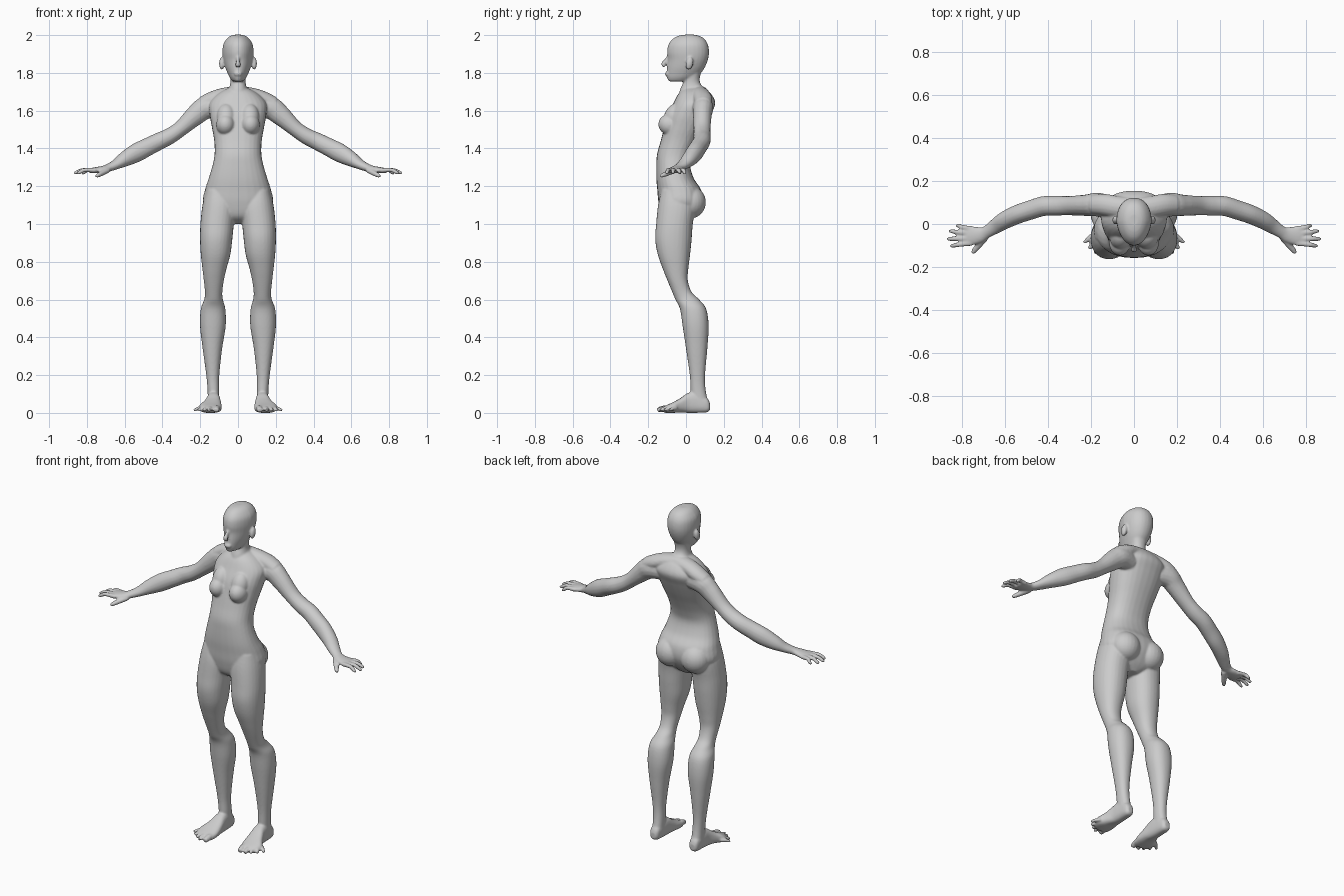
import bpy, bmesh, math
from mathutils import Vector, Matrix

bm = bmesh.new()
SIDES = 28


def smooth_rows(rows, steps=5):
    """Catmull-Rom interpolation between section rows."""
    out = []
    for i in range(len(rows) - 1):
        p = [rows[max(0, min(len(rows) - 1, i + k))] for k in (-1, 0, 1, 2)]
        for s in range(steps):
            t = s / steps
            out.append([0.5 * (2 * b + (c - a) * t + (2 * a - 5 * b + 4 * c - d) * t * t
                               + (3 * b - a - 3 * c + d) * t ** 3) for a, b, c, d in zip(*p)])
    return out + [list(rows[-1])]


def skin(rings):
    vs = [[bm.verts.new(p) for p in ring] for ring in rings]
    n = len(vs[0])
    for a, b in zip(vs, vs[1:]):
        for i in range(n):
            bm.faces.new((a[i], a[(i + 1) % n], b[(i + 1) % n], b[i]))
    bm.faces.new(vs[0])
    bm.faces.new(vs[-1])


def loft(rows, place, power=2.2, taper=0.0):
    """rows: position, a0, a1, b0, b1; taper narrows the b0 side."""
    rings = []
    for t, a0, a1, b0, b1 in smooth_rows(rows):
        ring = []
        for k in range(SIDES):
            w = 2 * math.pi * k / SIDES
            c, s = math.cos(w), math.sin(w)
            c = math.copysign(abs(c) ** (2 / power), c)
            s = math.copysign(abs(s) ** (2 / power), s)
            c *= 1 - taper * max(0, -s)
            ring.append(place(t, (a0 + a1) / 2 + c * (a1 - a0) / 2, (b0 + b1) / 2 + s * (b1 - b0) / 2))
        rings.append(ring)
    skin(rings)


def column(rows, **kw):
    loft(rows, lambda t, a, b: (a, b, t), **kw)


def centred(rows, **kw):
    column([(z, -w, w, f, b) for z, w, f, b in rows], **kw)


def tube(pts):
    """pts: x, y, z, horizontal radius, vertical radius."""
    rows = smooth_rows(pts)
    rings = []
    for i, (x, y, z, rh, rv) in enumerate(rows):
        t = (Vector(rows[min(i + 1, len(rows) - 1)][:3]) - Vector(rows[max(i - 1, 0)][:3])).normalized()
        side = t.cross(Vector((0, 0, 1))).normalized()
        up = side.cross(t)
        rings.append([Vector((x, y, z)) + side * rh * math.cos(2 * math.pi * k / 16)
                      + up * rv * math.sin(2 * math.pi * k / 16) for k in range(16)])
    skin(rings)


def ball(loc, size, tilt=0.0):
    m = Matrix.Translation(loc) @ Matrix.Rotation(tilt, 4, 'X') @ Matrix.Diagonal((*size, 1))
    bmesh.ops.create_uvsphere(bm, u_segments=24, v_segments=16, radius=1, matrix=m)


# leg
column([(1.18, .04, .168, -.13, .03), (1.10, .012, .188, -.148, .05), (1.0, .022, .199, -.158, .036),
        (.92, .03, .201, -.163, .03), (.84, .04, .197, -.15, .022), (.76, .062, .188, -.122, .012),
        (.70, .075, .181, -.098, .01), (.64, .083, .175, -.073, .03), (.60, .08, .179, -.056, .07),
        (.55, .067, .197, -.032, .107), (.46, .065, .201, -.018, .12), (.34, .084, .187, 0, .113),
        (.20, .099, .168, .02, .101), (.115, .099, .161, .025, .105), (.05, .099, .16, .03, .12)])

# foot and toes
loft([(.127, .115, .145, .015, .05), (.11, .102, .158, .003, .08), (.05, .096, .163, .0, .11),
      (.01, .093, .168, .0, .105), (-.03, .088, .185, .002, .078), (-.07, .086, .207, 0, .056),
      (-.105, .092, .195, 0, .04), (-.12, .1, .175, .003, .032)],
     lambda t, a, b: (a, t, b), power=2.6)
for bx, by, tx, ty, r in [(.11, -.09, .116, -.15, .017), (.145, -.10, .152, -.152, .012),
                          (.165, -.09, .18, -.138, .011), (.182, -.07, .207, -.115, .011),
                          (.195, -.05, .232, -.088, .01)]:
    tube([(bx, by, .024, r, r), ((bx + tx) / 2, (by + ty) / 2, .022, r, r),
          (tx, ty, .014, r * .85, r * .8)])

# buttock and breast
ball((.082, .025, 1.115), (.085, .08, .085))
ball((.066, -.085, 1.525), (.05, .062, .056), -.3)
ball((.062, -.065, 1.57), (.05, .05, .07), -.4)

# shoulder slope
tube([(0, .07, 1.692, .05, .04), (.08, .08, 1.68, .05, .04), (.14, .09, 1.66, .05, .04),
      (.19, .09, 1.635, .045, .038)])

# arm and palm
tube([(.10, .08, 1.615, .05, .055), (.17, .09, 1.615, .055, .06), (.22, .087, 1.58, .05, .055),
      (.30, .085, 1.508, .045, .042), (.36, .085, 1.466, .046, .043), (.42, .083, 1.437, .046, .046),
      (.48, .065, 1.407, .045, .048), (.54, .045, 1.376, .044, .05), (.60, .017, 1.343, .041, .04),
      (.645, -.012, 1.316, .035, .027), (.685, -.038, 1.298, .029, .021),
      (.715, -.05, 1.29, .037, .018), (.765, -.055, 1.284, .047, .015), (.785, -.055, 1.282, .043, .012)])

# fingers and thumb
for y, tx, ty in [(-.09, .853, -.101), (-.067, .868, -.069), (-.043, .858, -.034), (-.021, .828, -.008)]:
    tube([(.755, y, 1.284, .012, .012), ((.77 + tx) / 2, (y + ty) / 2, 1.286, .011, .011),
          (tx - .015, ty, 1.274, .01, .01), (tx, ty, 1.266, .007, .007)])
tube([(.69, -.06, 1.285, .018, .015), (.722, -.1, 1.268, .015, .014),
      (.742, -.125, 1.257, .012, .011), (.75, -.136, 1.253, .008, .008)])

# ear
ball((.086, .018, 1.85), (.014, .02, .034), -.2)

# mirror all side parts across x
dup = bmesh.ops.duplicate(bm, geom=bm.verts[:] + bm.edges[:] + bm.faces[:])
for v in dup["geom"]:
    if isinstance(v, bmesh.types.BMVert):
        v.co.x *= -1

# torso
centred([(1.0, .03, -.075, .01), (1.04, .14, -.125, .05), (1.11, .185, -.145, .085),
         (1.18, .175, -.152, .08), (1.24, .156, -.157, .042), (1.31, .135, -.157, .022),
         (1.37, .124, -.153, .035), (1.44, .126, -.134, .065), (1.51, .138, -.116, .10),
         (1.58, .15, -.097, .132), (1.64, .15, -.067, .155), (1.69, .105, -.04, .132),
         (1.72, .05, -.01, .09)], power=2.3)

# neck
centred([(1.66, .06, -.045, .11), (1.71, .05, -.032, .1), (1.745, .041, -.017, .076),
         (1.78, .042, -.01, .074), (1.83, .05, 0, .09)])

# head
centred([(1.755, .028, -.092, .02), (1.775, .044, -.101, .055), (1.80, .056, -.102, .08),
         (1.83, .068, -.1, .1), (1.87, .078, -.096, .116), (1.91, .082, -.1, .122),
         (1.95, .078, -.093, .116), (1.98, .06, -.07, .097), (1.996, .04, -.04, .07),
         (2.002, .02, -.01, .045)], taper=.2)

# nose and lips
tube([(0, -.09, 1.892, .008, .008), (0, -.106, 1.866, .009, .01), (0, -.12, 1.847, .014, .012),
      (0, -.112, 1.834, .014, .008)])
ball((0, -.099, 1.795), (.022, .012, .013))

# fuse the parts into one smooth skin
bmesh.ops.recalc_face_normals(bm, faces=bm.faces[:])
mesh = bpy.data.meshes.new("body")
bm.to_mesh(mesh)
bm.free()
body = bpy.data.objects.new("body", mesh)
bpy.context.collection.objects.link(body)
remesh = body.modifiers.new("fuse", 'REMESH')
remesh.mode = 'VOXEL'
remesh.voxel_size = .0055
remesh.use_smooth_shade = True
relax = body.modifiers.new("relax", 'SMOOTH')
relax.factor = .5
relax.iterations = 5
